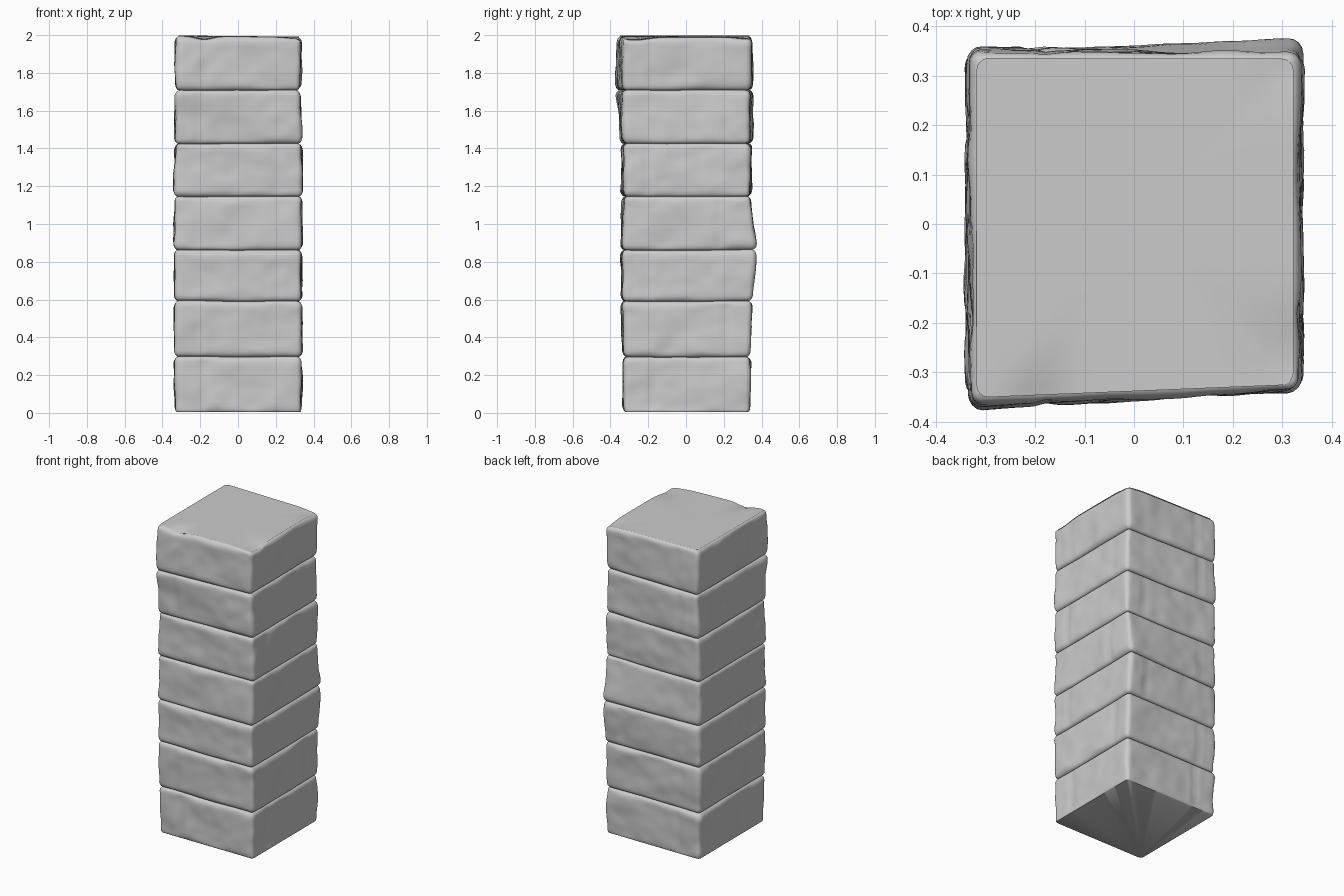
import bpy, bmesh, math
from mathutils import Vector, noise

if "Cube" in bpy.data.objects:
    bpy.data.objects.remove(bpy.data.objects["Cube"])

# Horizontal joints between the seven stone courses
JOINTS = [0.006, 0.297, 0.592, 0.862, 1.145, 1.425, 1.708, 1.992]
# Outline at each joint: x left, x right, y front-left, front-right, back-right, back-left
OUTLINE = [
    (-.332, .336, -.330, -.328, .338, .338),
    (-.336, .336, -.336, -.330, .340, .340),
    (-.336, .337, -.346, -.338, .350, .343),
    (-.338, .337, -.348, -.338, .374, .347),
    (-.338, .340, -.344, -.330, .342, .346),
    (-.334, .338, -.350, -.332, .338, .354),
    (-.330, .328, -.374, -.336, .340, .356),
    (-.332, .336, -.366, -.338, .348, .350),
]
# Vertical seam position per course, for the front/back and left/right faces
SEAMS = [(-.18, -.17), (-.2, .22), (.2, -.2), (-.22, .18), (.2, -.2), (-.2, .2), (-.17, -.19)]
R, DEPTH, SIDE = 0.03, 0.022, 24


def rounded_square(r=0.075, n_arc=4):
    """Unit rounded square as (u, v, nx, ny), counter-clockwise."""
    pts = []
    for k in range(4):
        a0 = math.pi / 2 * k
        cu, cv = [(1, 1), (-1, 1), (-1, -1), (1, -1)][k]
        for i in range(n_arc + 1):
            a = a0 + math.pi / 2 * i / n_arc
            c, s = math.cos(a), math.sin(a)
            pts.append((cu * (1 - r) + r * c, cv * (1 - r) + r * s, c, s))
        u0, v0, nx, ny = pts[-1]
        du, dv = -math.sin(a), math.cos(a)
        for i in range(1, SIDE):
            d = 2 * (1 - r) * i / SIDE
            pts.append((u0 + du * d, v0 + dv * d, nx, ny))
    return pts


def place(o, u, v):
    """Map unit square coordinates into an outline."""
    p, q = (u + 1) / 2, (v + 1) / 2
    front = o[2] * (1 - p) + o[3] * p
    back = o[5] * (1 - p) + o[4] * p
    return o[0] * (1 - p) + o[1] * p, front * (1 - q) + back * q


def dip(x, y, cx, cy, w, amount):
    return amount * math.exp(-((x - cx) ** 2 + (y - cy) ** 2) / w ** 2)


SQUARE = rounded_square()


def course(i):
    z0, z1 = JOINTS[i], JOINTS[i + 1]
    h = z1 - z0
    bm = bmesh.new()
    rings = []
    edge = [0, .003, .008, .016, .03]
    levels = edge + [R + (h - 2 * R) * k / 11 for k in range(1, 11)] + [h - e for e in reversed(edge)]
    for lv in levels:
        e, t = min(lv, h - lv), lv / h
        o = [a * (1 - t) + b * t for a, b in zip(OUTLINE[i], OUTLINE[i + 1])]
        depth = DEPTH
        if i == 0 and t < .5:
            depth = .006
        inset = depth * (1 - math.sqrt(1 - (1 - min(1, e / R)) ** 2))
        fade = min(1, e / R)
        ring = []
        for u, v, nx, ny in SQUARE:
            x, y = place(o, u, v)
            p = Vector((x, y, z0 + lv))
            q = p + Vector((i * 7.3, i * 3.1, 0))
            bump = .010 * noise.noise(q * 5) + .005 * noise.noise(q * 13)
            sx, sy = SEAMS[i]
            along, seam = (x, sx) if abs(ny) > abs(nx) else (y, sy)
            bump -= .008 * math.exp(-((along - seam) / .012) ** 2)
            d = fade * bump - inset
            z = z0 + lv
            if i < 6 or t < .5:
                z += .004 * noise.noise(Vector((x * 4, y * 4, z0 if t < .5 else z1))) if z > .1 else 0
            else:
                z += top_shift(x, y) * max(0, 1 - e / .06)
            ring.append(bm.verts.new((x + nx * d, y + ny * d, z)))
        rings.append(ring)
    # Worn top face, or flat underside
    if i == 6:
        for s in (.96, .9, .8, .6, .3):
            ring = []
            for u, v, nx, ny in SQUARE:
                x, y = place(OUTLINE[7], u * s, v * s)
                ring.append(bm.verts.new((x, y, z1 + top_shift(x, y) + .003)))
            rings.append(ring)
        bm.faces.new(rings[-1])
    if i == 0:
        bm.faces.new(list(reversed(rings[0])))
    n = len(SQUARE)
    for a, b in zip(rings, rings[1:]):
        for k in range(n):
            bm.faces.new((a[k], a[(k + 1) % n], b[(k + 1) % n], b[k]))
    me = bpy.data.meshes.new(f"stone_course_{i + 1}")
    bm.to_mesh(me)
    bm.free()
    ob = bpy.data.objects.new(me.name, me)
    bpy.context.collection.objects.link(ob)
    ob.select_set(True)
    bpy.context.view_layer.objects.active = ob


def top_shift(x, y):
    """Slight tilt and chipped rim of the top face."""
    return (-.010 * x - dip(x, y, -.18, -.36, .06, .018) - dip(x, y, .33, -.27, .09, .016)
            - dip(x, y, .32, .32, .07, .010))


for i in range(7):
    course(i)
bpy.ops.object.shade_smooth_by_angle(angle=math.radians(50))
